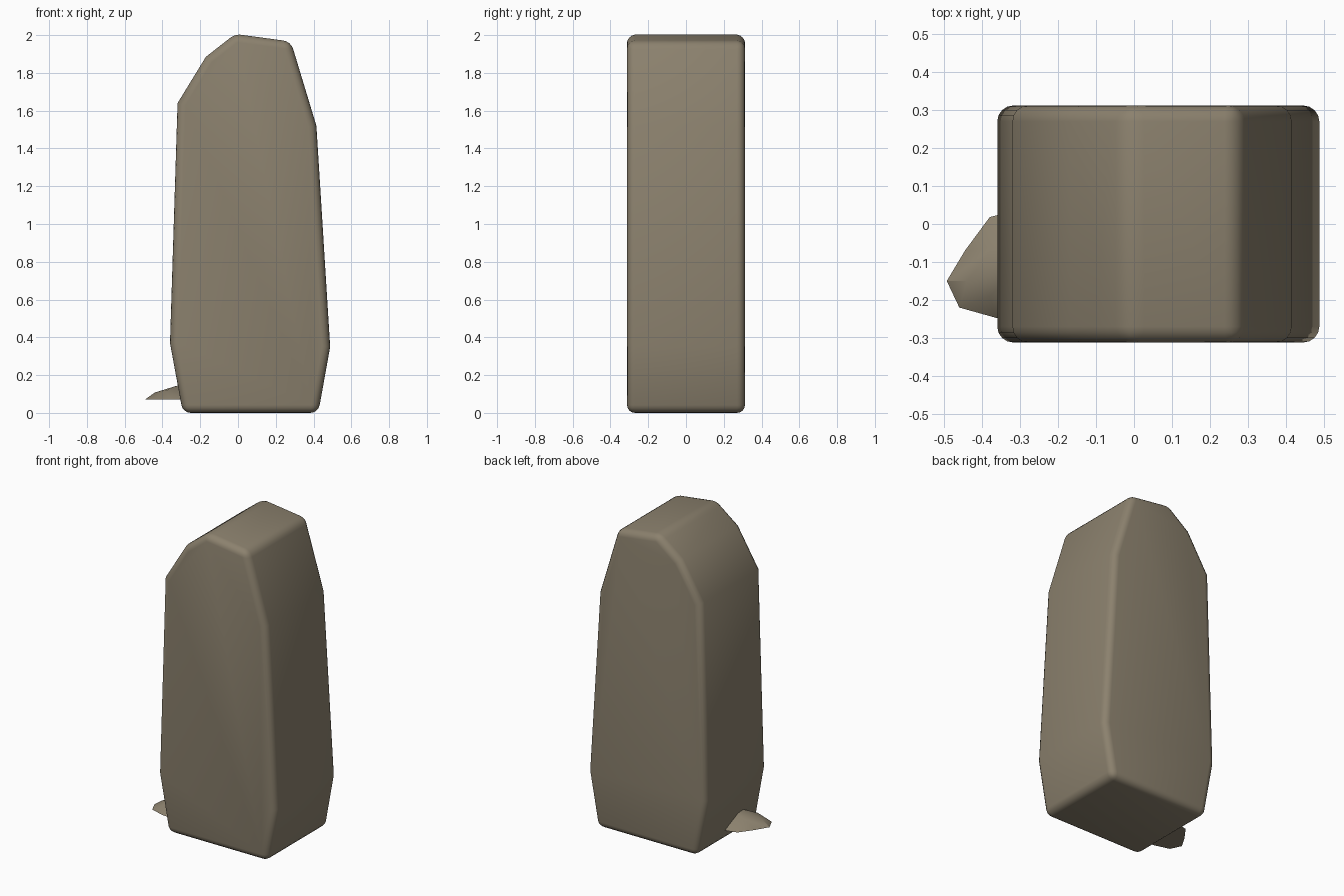
import bpy, bmesh
from math import radians

cube = bpy.data.objects.get("Cube")
if cube:
    bpy.data.objects.remove(cube, do_unlink=True)

# Single stone colour
stone = bpy.data.materials.new("warm grey stone")
stone.use_nodes = True
COLOUR = (0.26, 0.22, 0.155, 1)
stone.diffuse_color = COLOUR
bsdf = stone.node_tree.nodes["Principled BSDF"]
bsdf.inputs["Base Color"].default_value = COLOUR
bsdf.inputs["Roughness"].default_value = 0.9


def make_object(name, bm):
    bmesh.ops.recalc_face_normals(bm, faces=bm.faces)
    mesh = bpy.data.meshes.new(name)
    bm.to_mesh(mesh)
    bm.free()
    mesh.materials.append(stone)
    ob = bpy.data.objects.new(name, mesh)
    bpy.context.collection.objects.link(ob)
    return ob


def smooth(ob, angle):
    bpy.ops.object.select_all(action='DESELECT')
    ob.select_set(True)
    bpy.context.view_layer.objects.active = ob
    bpy.ops.object.shade_smooth_by_angle(angle=radians(angle))


# Standing stone: a lopsided profile extruded front to back
HALF_DEPTH = 0.312
profile = [(-0.292, 0), (0.425, 0), (0.488, 0.35), (0.415, 1.52), (0.28, 1.966),
           (-0.015, 2.006), (-0.17, 1.885), (-0.32, 1.64), (-0.36, 0.37)]
bm = bmesh.new()
front = bm.faces.new([bm.verts.new((x, -HALF_DEPTH, z)) for x, z in profile])
back = bmesh.ops.extrude_face_region(bm, geom=[front], use_keep_orig=True)
bmesh.ops.translate(bm, vec=(0, 2 * HALF_DEPTH, 0),
                    verts=[v for v in back["geom"] if isinstance(v, bmesh.types.BMVert)])
bmesh.ops.recalc_face_normals(bm, faces=bm.faces)

# Round the rim, base and crown, leaving the shallow side bends faceted
sharp = [e for e in bm.edges if e.calc_face_angle(0) > radians(35)]
bmesh.ops.bevel(bm, geom=sharp, offset=0.042, offset_type='OFFSET', segments=4,
                profile=0.5, affect='EDGES', clamp_overlap=True)
smooth(make_object("standing_stone", bm), 40)

# Small shard wedged into the side near the base
BASE = 0.07
outline = [(-0.493, -0.15), (-0.46, -0.22), (-0.36, -0.248), (-0.26, -0.25),
           (-0.26, 0.05), (-0.38, 0.018), (-0.445, -0.07)]
crown = [(-0.44, -0.15, 0.108), (-0.38, -0.19, 0.118), (-0.37, -0.06, 0.125),
         (-0.31, -0.12, 0.148), (-0.26, -0.1, 0.16)]
bm = bmesh.new()
for x, y in outline:
    bm.verts.new((x, y, BASE))
for point in crown:
    bm.verts.new(point)
bmesh.ops.convex_hull(bm, input=bm.verts)
smooth(make_object("side_shard", bm), 30)
